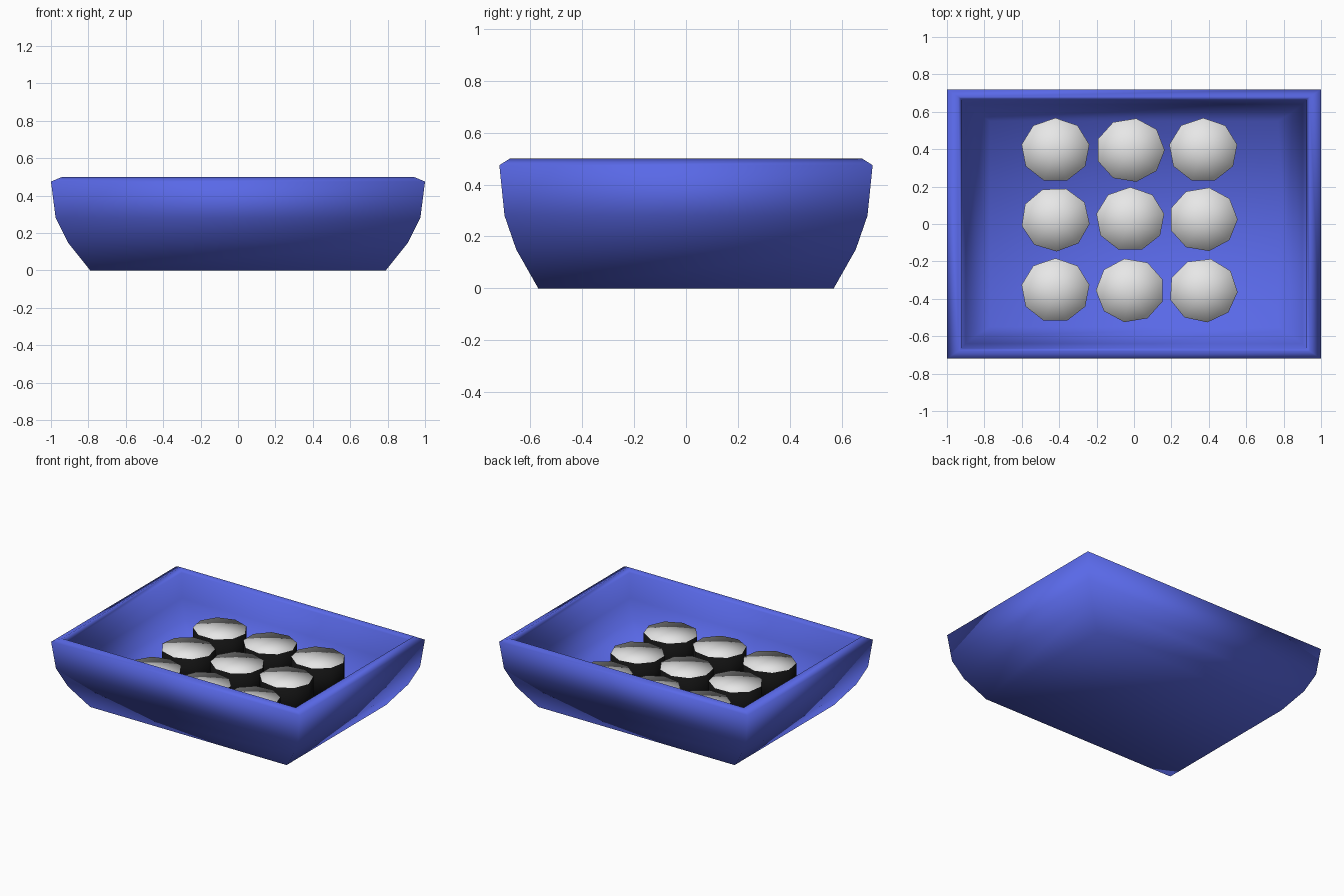
import bpy, bmesh, math
from mathutils import Matrix

cube = bpy.data.objects.get("Cube")
if cube:
    bpy.data.objects.remove(cube, do_unlink=True)


def material(name, rgb):
    m = bpy.data.materials.new(name)
    m.use_nodes = True
    m.diffuse_color = (*rgb, 1)
    m.node_tree.nodes["Principled BSDF"].inputs["Base Color"].default_value = (*rgb, 1)
    return m


BLUE = material("tray blue", (0.1, 0.14, 0.8))
BLACK = material("seaweed black", (0.006, 0.006, 0.006))
WHITE = material("rice white", (0.8, 0.8, 0.8))


def finish(bm, name, mats):
    mesh = bpy.data.meshes.new(name)
    bmesh.ops.recalc_face_normals(bm, faces=bm.faces)
    for f in bm.faces:
        f.smooth = True
    bm.to_mesh(mesh)
    bm.free()
    ob = bpy.data.objects.new(name, mesh)
    for m in mats:
        mesh.materials.append(m)
    bpy.context.collection.objects.link(ob)
    return ob


# Tray: rectangular rings (half width, half depth, height), up the outside and down the inside
PROFILE = [
    (0.79, 0.57, 0), (0.91, 0.655, 0.15), (0.975, 0.70, 0.28), (1.0, 0.72, 0.475),
    (0.94, 0.68, 0.5), (0.92, 0.665, 0.47), (0.90, 0.64, 0.30),
    (0.85, 0.60, 0.17), (0.77, 0.55, 0.06),
]
bm = bmesh.new()
rings = [[bm.verts.new((sx * w, sy * d, z))
          for sx, sy in ((-1, -1), (1, -1), (1, 1), (-1, 1))]
         for w, d, z in PROFILE]
for a, b in zip(rings, rings[1:]):
    for i in range(4):
        j = (i + 1) % 4
        bm.faces.new((a[i], a[j], b[j], b[i]))
bm.faces.new(rings[0][::-1])
bm.faces.new(rings[-1])
finish(bm, "tray", [BLUE])

# Rolls: nine-sided drums, each turned a little, with white ends and black sides
FLOOR, TOP = 0.06, 0.30
TURNS = [[90, 80, 90], [72, 90, 80], [90, 100, 77]]
for row, y in enumerate((0.395, 0.025, -0.355)):
    for col, x in enumerate((-0.42, -0.02, 0.37)):
        bm = bmesh.new()
        bmesh.ops.create_cone(
            bm, cap_ends=True, cap_tris=True, segments=9,
            radius1=1, radius2=1, depth=TOP - FLOOR)
        # a vertex of the drum starts on +y
        turn = math.radians(TURNS[row][col] - 90)
        bm.transform(Matrix.Translation((x, y, (FLOOR + TOP) / 2))
                     @ Matrix.Diagonal((0.184, 0.172, 1, 1))
                     @ Matrix.Rotation(turn, 4, "Z"))
        bm.normal_update()
        for f in bm.faces:
            f.material_index = 1 if abs(f.normal.z) > 0.5 else 0
        finish(bm, f"roll_{row + 1}_{col + 1}", [BLACK, WHITE])
